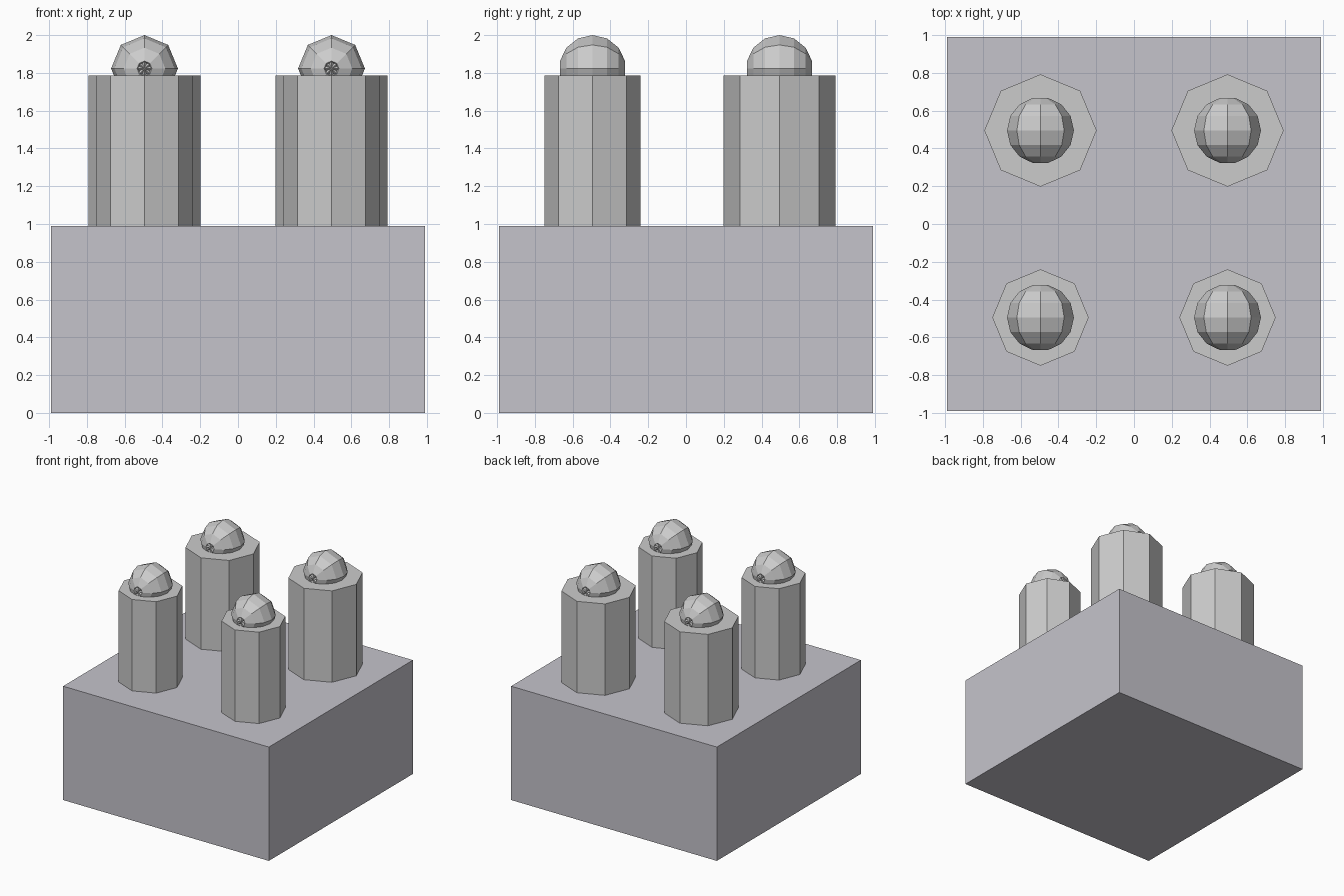
import bpy, bmesh
from math import sin, cos, pi, radians

if "Cube" in bpy.data.objects:
    bpy.data.objects.remove(bpy.data.objects["Cube"])

BASE_TOP, COLUMN_TOP = 0.99, 1.785
DOME_Z, DOME_R = 1.823, 0.177


def make_object(name, bm):
    bmesh.ops.recalc_face_normals(bm, faces=bm.faces)
    mesh = bpy.data.meshes.new(name)
    bm.to_mesh(mesh)
    bm.free()
    ob = bpy.data.objects.new(name, mesh)
    bpy.context.collection.objects.link(ob)
    return ob


def block(name, half, z0, z1):
    bm = bmesh.new()
    bmesh.ops.create_cube(bm, size=1)
    for v in bm.verts:
        v.co.x *= 2 * half
        v.co.y *= 2 * half
        v.co.z = z0 if v.co.z < 0 else z1
    return make_object(name, bm)


def column(name, x, y, r):
    bm = bmesh.new()
    bottom = [bm.verts.new((x + r * cos(i * pi / 4), y + r * sin(i * pi / 4), BASE_TOP))
              for i in range(8)]
    cap = bm.faces.new(bottom)
    ext = bmesh.ops.extrude_face_region(bm, geom=[cap], use_keep_orig=True)
    for v in ext["geom"]:
        if isinstance(v, bmesh.types.BMVert):
            v.co.z = COLUMN_TOP
    return make_object(name, bm)


def knob(name, x, y):
    # eight-sided ball lying along y, with a small star-shaped dimple at each pole
    bm = bmesh.new()

    def vert(r, a, dy):
        return bm.verts.new((x + r * sin(a), y + dy, DOME_Z + r * cos(a)))

    rings = []
    for k in range(-3, 4):
        lat = k * pi / 7
        rings.append([vert(DOME_R * cos(lat), i * pi / 4, DOME_R * sin(lat))
                      for i in range(8)])
    for a, b in zip(rings, rings[1:]):
        for i in range(8):
            j = (i + 1) % 8
            bm.faces.new((a[i], a[j], b[j], b[i]))
    for ring, side in ((rings[0], -1), (rings[-1], 1)):
        tip = DOME_R * sin(3 * pi / 7)
        centre = vert(0, 0, side * tip)
        for i in range(8):
            j = (i + 1) % 8
            groove = vert(0.03, radians(45 * i + 22.5), side * (tip - 0.015))
            bm.faces.new((ring[i], ring[j], groove))
            bm.faces.new((ring[i], groove, centre))
            bm.faces.new((groove, ring[j], centre))
    return make_object(name, bm)


# square base block
base = block("base", 0.99, 0, BASE_TOP)
mat = bpy.data.materials.new("lavender_grey")
mat.diffuse_color = (0.56, 0.55, 0.60, 1)
mat.use_nodes = True
mat.node_tree.nodes["Principled BSDF"].inputs["Base Color"].default_value = mat.diffuse_color
base.data.materials.append(mat)

# four octagonal columns (back pair wider) topped with knobs
for row, y, r in (("front", -0.495, 0.255), ("back", 0.495, 0.297)):
    for side, x in (("left", -0.495), ("right", 0.495)):
        column(f"{row}_{side}_column", x, y, r)
        knob(f"{row}_{side}_knob", x, y)
